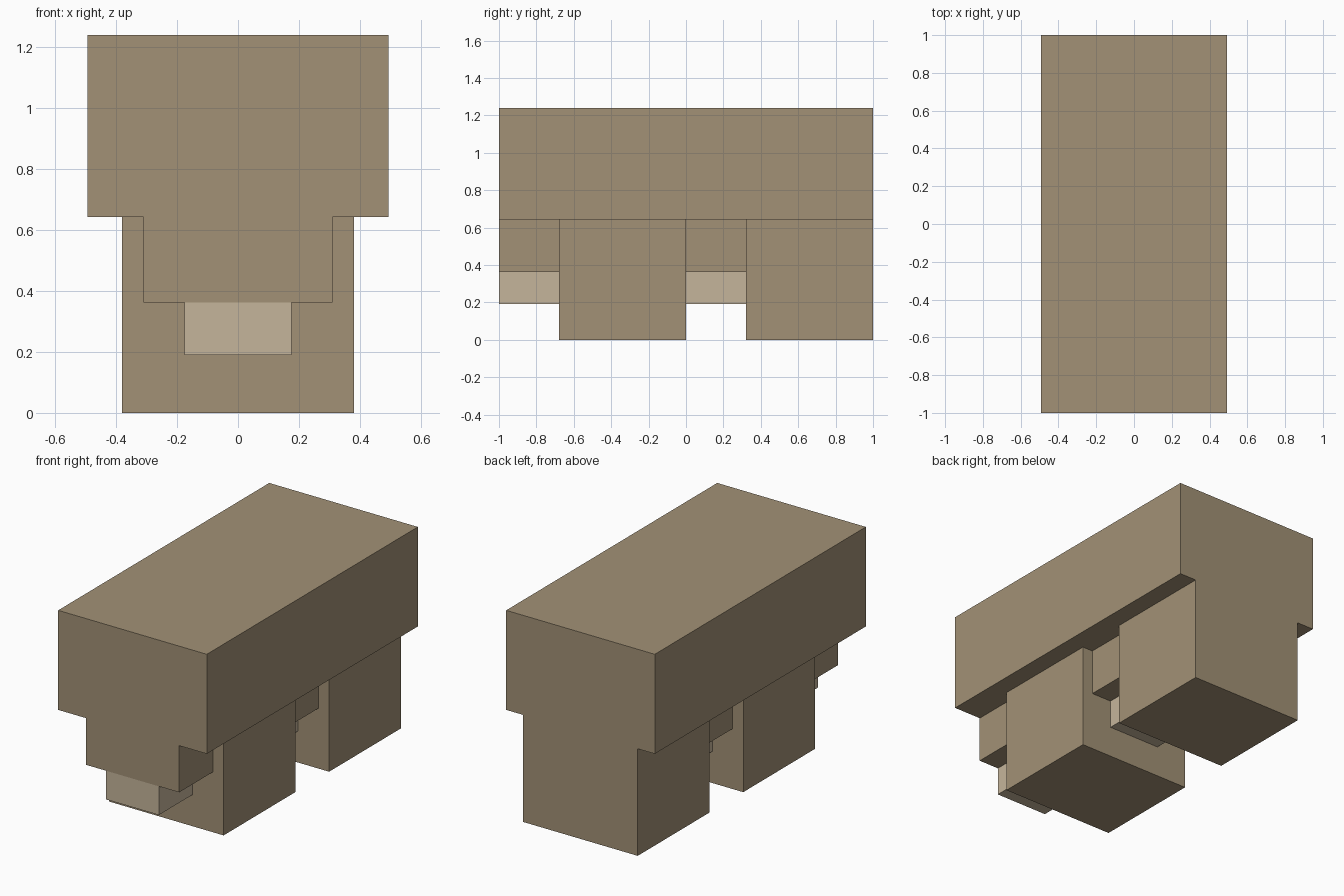
import bpy

if "Cube" in bpy.data.objects:
    bpy.data.objects.remove(bpy.data.objects["Cube"])


def material(name, rgb):
    m = bpy.data.materials.new(name)
    m.diffuse_color = (*rgb, 1.0)
    m.use_nodes = True
    m.node_tree.nodes["Principled BSDF"].inputs["Base Color"].default_value = m.diffuse_color
    return m


tan = material("tan", (0.361, 0.283, 0.181))
pale = material("pale tan", (0.558, 0.462, 0.328))


def block(name, half_width, y0, y1, z0, z1, mat):
    bpy.ops.mesh.primitive_cube_add(size=1, location=(0, (y0 + y1) / 2, (z0 + z1) / 2))
    ob = bpy.context.object
    ob.name = name
    ob.scale = (2 * half_width, y1 - y0, z1 - z0)
    bpy.ops.object.transform_apply(location=False, rotation=False, scale=True)
    ob.data.materials.append(mat)


# Long upper beam
block("upper_beam", 0.493, -1.0, 1.0, 0.642, 1.239, tan)

# Two repeats along the length: stepped neck, pale tab, then a deep block
for label, y in (("front", -1.0), ("back", 0.0)):
    block(label + "_neck", 0.31, y, y + 0.321, 0.362, 0.642, tan)
    block(label + "_tab", 0.175, y, y + 0.321, 0.19, 0.362, pale)
    block(label + "_deep_block", 0.38, y + 0.321, y + 1.0, 0.0, 0.642, tan)
